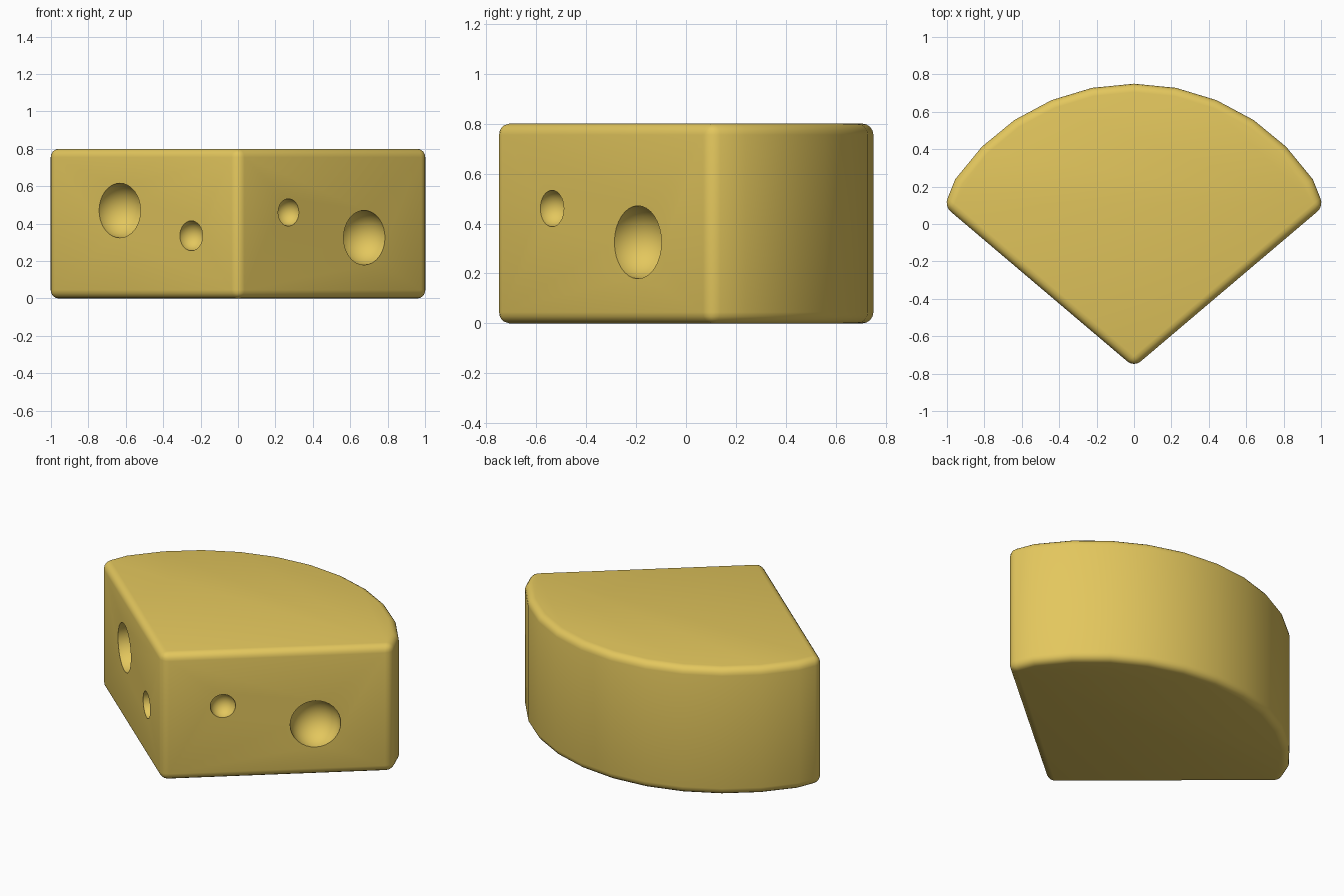
import bpy, bmesh, math

if "Cube" in bpy.data.objects:
    bpy.data.objects.remove(bpy.data.objects["Cube"])

mat = bpy.data.materials.new("cheese yellow")
mat.diffuse_color = (0.77, 0.57, 0.11, 1)
mat.use_nodes = True
mat.node_tree.nodes["Principled BSDF"].inputs["Base Color"].default_value = mat.diffuse_color

HEIGHT, APEX_Y = 0.8, -0.765
CORNER = (1.014, 0.095)
SLOPE = (CORNER[1] - APEX_Y) / CORNER[0]

# Wedge outline: apex, straight cuts, and a rind that follows a 32-sided circle
R, CY, STEP = 1.15, -0.4, math.radians(11.25)
arc = [(R * math.sin(i * STEP), CY + R * math.cos(i * STEP)) for i in range(5, -6, -1)]
outline = [(0, APEX_Y), CORNER] + arc + [(-CORNER[0], CORNER[1])]

bm = bmesh.new()
base = bm.faces.new([bm.verts.new((x, y, 0)) for x, y in outline])
top = bmesh.ops.extrude_face_region(bm, geom=[base])["geom"]
bmesh.ops.translate(bm, vec=(0, 0, HEIGHT),
                    verts=[v for v in top if isinstance(v, bmesh.types.BMVert)])
bmesh.ops.recalc_face_normals(bm, faces=bm.faces)
# Rounded rims and vertical corners
sharp = [e for e in bm.edges if e.calc_face_angle() > math.radians(30)]
bmesh.ops.bevel(bm, geom=sharp, offset=0.045, segments=4, profile=0.5, affect='EDGES')
bmesh.ops.recalc_face_normals(bm, faces=bm.faces)
mesh = bpy.data.meshes.new("cheese_wedge")
bm.to_mesh(mesh)
bm.free()
mesh.materials.append(mat)
wedge = bpy.data.objects.new("cheese_wedge", mesh)
bpy.context.collection.objects.link(wedge)


# Round holes scooped out of the two cut faces
def scoop(x, z, r):
    bpy.ops.mesh.primitive_uv_sphere_add(
        segments=32, ring_count=16, radius=r,
        location=(x, APEX_Y + SLOPE * abs(x), z))
    cutter = bpy.context.object
    cutter.name = "hole_cutter"
    cutter.hide_render = True
    cutter.data.materials.append(mat)
    mod = wedge.modifiers.new("hole", 'BOOLEAN')
    mod.operation, mod.solver, mod.object = 'DIFFERENCE', 'EXACT', cutter
    bpy.context.view_layer.objects.active = wedge
    bpy.ops.object.modifier_apply(modifier=mod.name)
    bpy.data.objects.remove(cutter)


for x, z, r in [(0.675, 0.325, 0.146), (0.27, 0.46, 0.073),
                (-0.632, 0.47, 0.146), (-0.25, 0.335, 0.08)]:
    scoop(x, z, r)

bpy.ops.object.select_all(action='DESELECT')
wedge.select_set(True)
bpy.context.view_layer.objects.active = wedge
bpy.ops.object.shade_smooth_by_angle(angle=math.radians(35))
